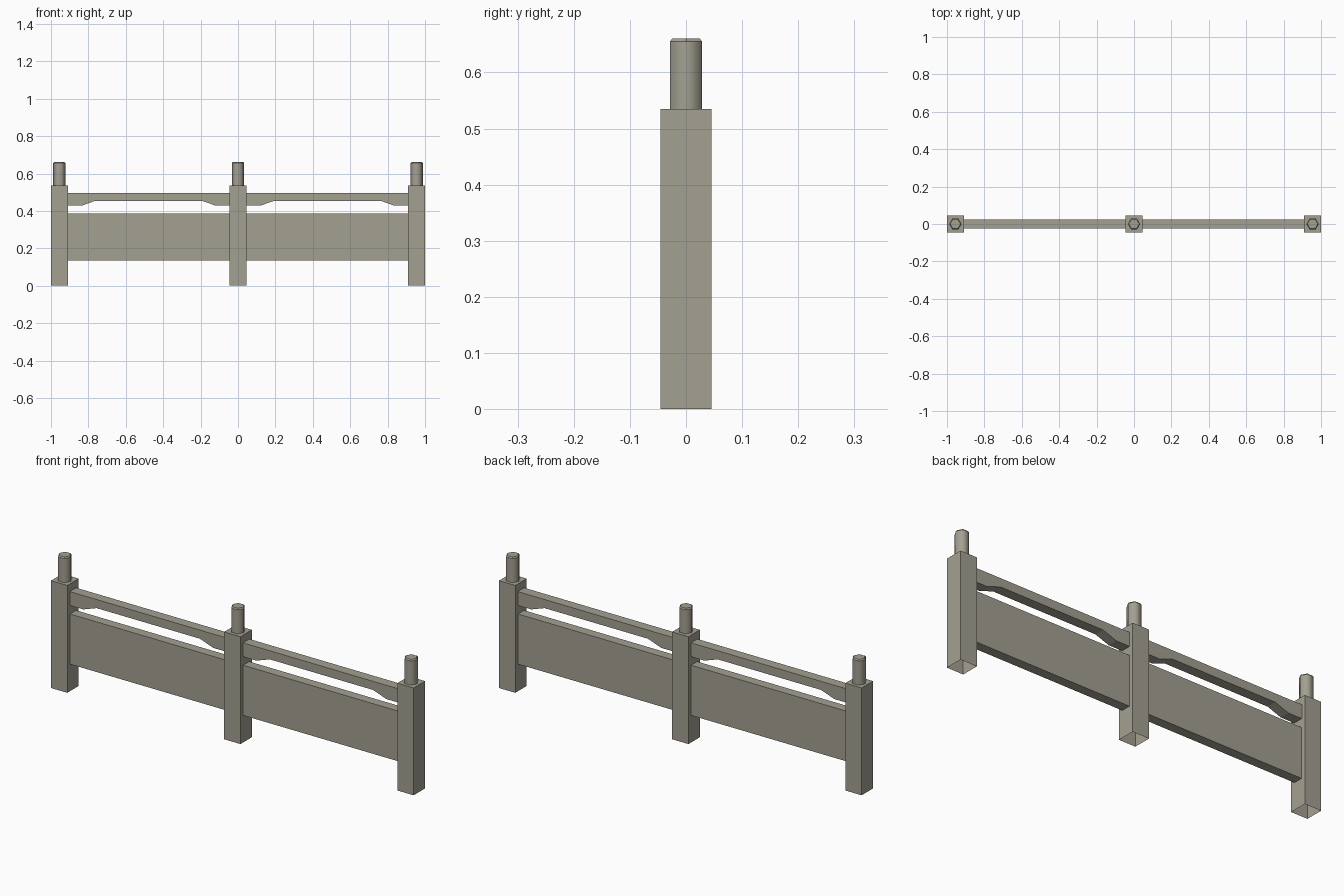
import bpy, bmesh, math

if "Cube" in bpy.data.objects:
    bpy.data.objects.remove(bpy.data.objects["Cube"])

wood = bpy.data.materials.new("weathered_wood")
wood.diffuse_color = (0.37, 0.35, 0.285, 1)
wood.use_nodes = True
wood.node_tree.nodes["Principled BSDF"].inputs["Base Color"].default_value = wood.diffuse_color


def finish(bm, name):
    bmesh.ops.recalc_face_normals(bm, faces=bm.faces[:])
    me = bpy.data.meshes.new(name)
    bm.to_mesh(me)
    bm.free()
    me.materials.append(wood)
    ob = bpy.data.objects.new(name, me)
    bpy.context.collection.objects.link(ob)
    return ob


def extrude_profile(name, pts, half):
    """Extrude an x-z outline through y, from -half to +half."""
    bm = bmesh.new()
    face = bm.faces.new([bm.verts.new((x, -half, z)) for x, z in pts])
    ext = bmesh.ops.extrude_face_region(bm, geom=[face], use_keep_orig=True)
    verts = [v for v in ext["geom"] if isinstance(v, bmesh.types.BMVert)]
    bmesh.ops.translate(bm, verts=verts, vec=(0, 2 * half, 0))
    return bm


HALF, POST_TOP = 0.045, 0.535

for tag, x in (("left", -0.955), ("middle", 0.0), ("right", 0.955)):
    # square post, hollow from below
    bm = extrude_profile("post", [(x - HALF, 0), (x + HALF, 0),
                                  (x + HALF, POST_TOP), (x - HALF, POST_TOP)], HALF)
    bmesh.ops.recalc_face_normals(bm, faces=bm.faces[:])
    bottom = [f for f in bm.faces if f.calc_center_median().z < 0.001]
    bmesh.ops.delete(bm, geom=bottom, context='FACES_ONLY')
    finish(bm, tag + "_post")

    # smooth six-sided peg with a slightly chamfered top
    bm = bmesh.new()
    rings = []
    for r, z in ((0.033, POST_TOP), (0.033, 0.655), (0.028, 0.661)):
        rings.append([bm.verts.new((x + r * math.cos(i * math.pi / 3),
                                    r * math.sin(i * math.pi / 3), z)) for i in range(6)])
    for a, b in zip(rings, rings[1:]):
        for i in range(6):
            j = (i + 1) % 6
            bm.faces.new((a[i], a[j], b[j], b[i])).smooth = True
    bm.faces.new(rings[-1])
    for e in bm.edges:
        if min(v.co.z for v in e.verts) > 0.65:
            e.smooth = False
    finish(bm, tag + "_peg")

for tag, c in (("left", -0.4775), ("right", 0.4775)):
    w = 0.4325
    # wide lower board
    finish(extrude_profile("board", [(c - w, 0.135), (c + w, 0.135),
                                     (c + w, 0.385), (c - w, 0.385)], 0.024),
           tag + "_board")
    # top rail with brackets at both ends
    half = [(w, 0.497), (w, 0.428), (0.358, 0.428), (0.285, 0.454)]
    pts = [(c + x, z) for x, z in half] + [(c - x, z) for x, z in reversed(half)]
    finish(extrude_profile("rail", pts, 0.025), tag + "_rail")
